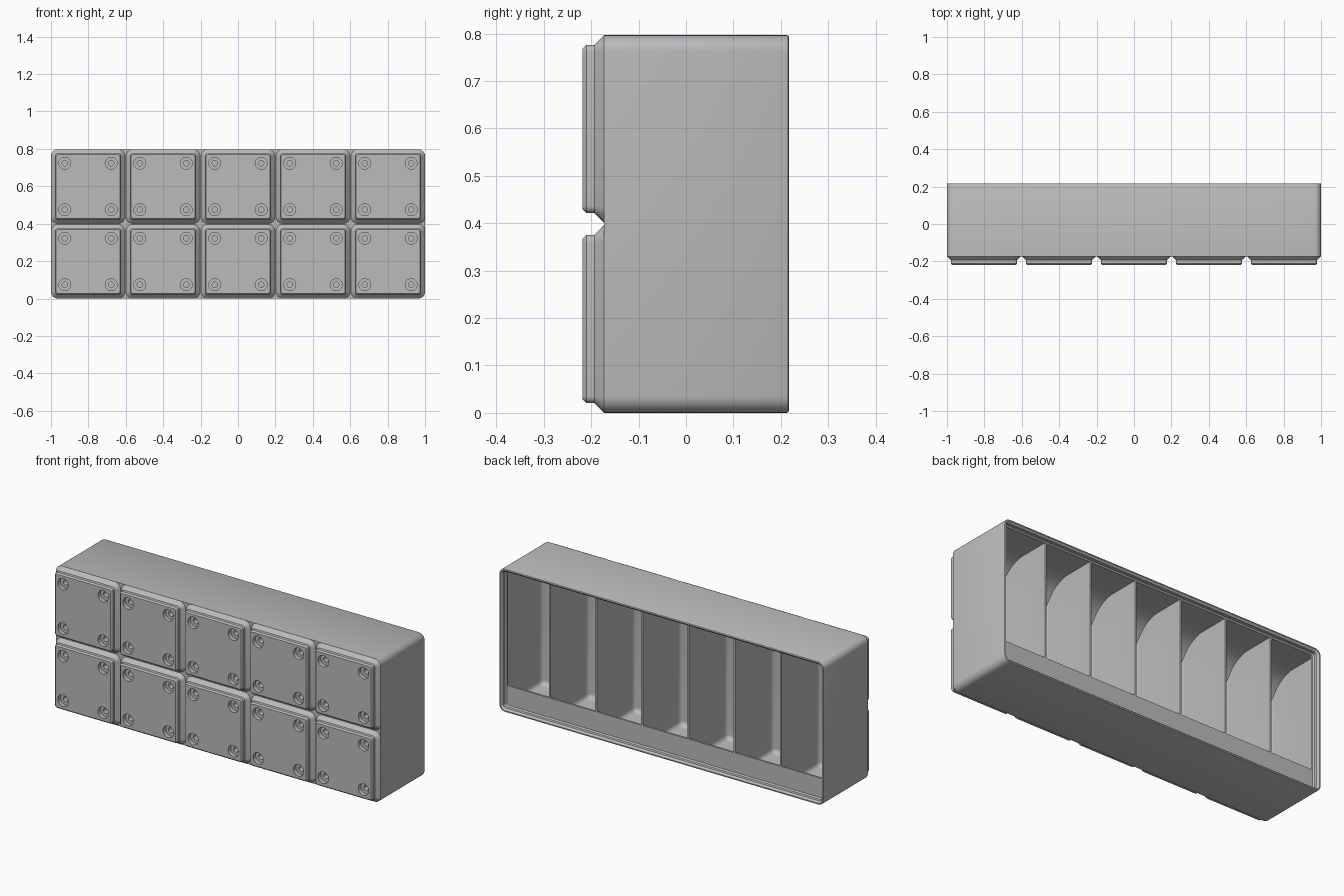
import bpy, bmesh, math
from mathutils import Matrix, Vector

if "Cube" in bpy.data.objects:
    bpy.data.objects.remove(bpy.data.objects["Cube"])

# Main sizes
HX, HZ, R = 1.0, 0.3986, 0.0358      # outer half sizes and corner radius
BASE, FLOOR, RIM, TOP = -0.1727, -0.151, 0.183, 0.217
FRONT = -0.218
PITCH = 0.401
WALL, DIVIDER, FILLET = 0.0091, 0.0115, 0.0267

grey = bpy.data.materials.new("matte grey")
grey.use_nodes = True
grey.diffuse_color = (0.5, 0.5, 0.5, 1)
grey.node_tree.nodes["Principled BSDF"].inputs["Base Color"].default_value = (0.5, 0.5, 0.5, 1)


def make_object(name, bm):
    bmesh.ops.recalc_face_normals(bm, faces=bm.faces)
    mesh = bpy.data.meshes.new(name)
    bm.to_mesh(mesh)
    bm.free()
    mesh.materials.append(grey)
    obj = bpy.data.objects.new(name, mesh)
    bpy.context.scene.collection.objects.link(obj)
    return obj


def rounded_ring(bm, y, hx, hz, r, cx, cz, steps=6):
    """Rounded rectangle in the xz plane."""
    r = max(r, 0.001)
    ring = []
    for k, (sx, sz) in enumerate([(1, 1), (-1, 1), (-1, -1), (1, -1)]):
        for i in range(steps + 1):
            a = (k + i / steps) * math.pi / 2
            ring.append(bm.verts.new((cx + sx * (hx - r) + r * math.cos(a), y,
                                      cz + sz * (hz - r) + r * math.sin(a))))
    return ring


def loft(bm, sections, hx, hz, r, cx=0.0, cz=HZ):
    """Solid through rounded rectangles, each given as (y, inset)."""
    rings = [rounded_ring(bm, y, hx - d, hz - d, r - d, cx, cz) for y, d in sections]
    n = len(rings[0])
    for a, b in zip(rings, rings[1:]):
        for i in range(n):
            bm.faces.new((a[i], a[(i + 1) % n], b[(i + 1) % n], b[i]))
    bm.faces.new(rings[0])
    bm.faces.new(rings[-1])


def loft_object(name, sections, hx=HX, hz=HZ, r=R):
    bm = bmesh.new()
    loft(bm, sections, hx, hz, r)
    return make_object(name, bm)


def add_hole(bm, x, z, radius, y0, y1):
    turn = Matrix.Translation((x, (y0 + y1) / 2, z)) @ Matrix.Rotation(math.pi / 2, 4, 'X')
    bmesh.ops.create_cone(bm, cap_ends=True, segments=24, radius1=radius,
                          radius2=radius, depth=y1 - y0, matrix=turn)


def boolean(obj, tool, operation):
    mod = obj.modifiers.new("cut", 'BOOLEAN')
    mod.object, mod.operation, mod.solver = tool, operation, 'EXACT'
    bpy.context.view_layer.objects.active = obj
    bpy.ops.object.modifier_apply(modifier=mod.name)
    bpy.data.objects.remove(tool)


def smooth(obj):
    bpy.ops.object.select_all(action='DESELECT')
    obj.select_set(True)
    bpy.context.view_layer.objects.active = obj
    bpy.ops.object.shade_smooth_by_angle(angle=math.radians(30))


cells = [((i - 2) * PITCH, HZ + (j - 0.5) * PITCH) for j in range(2) for i in range(5)]
corners = [(sx * 0.124, sz * 0.124) for sx in (-1, 1) for sz in (-1, 1)]

# Outer body with its softened rim
body = loft_object("bin_body", [(BASE, 0), (TOP - 0.005, 0), (TOP - 0.0015, 0.0015), (TOP, 0.004)])

# Seven pockets with rounded floors
bm = bmesh.new()
width = (2 * (HX - WALL) - 6 * DIVIDER) / 7
bowl = []
for i in range(7):
    a = i / 6 * math.pi / 2
    bowl.append((FLOOR + FILLET * (1 - math.cos(a)), FILLET * (1 - math.sin(a))))
bowl.append((RIM + 0.001, 0))
for i in range(7):
    loft(bm, bowl, width / 2, HZ - WALL, FILLET, cx=(i - 3) * (width + DIVIDER))
pockets = make_object("pocket_cutter", bm)

# Side profile: sloped label shelf below, curved scoop above
shelf, tip, scoop, ceiling = 0.133, 0.172, 0.167, 2 * HZ - 0.0253
drop = (shelf + 0.02) * math.tan(math.radians(36))
profile = [(0.2, shelf), (tip, shelf), (tip - drop, -0.02), (-0.2, -0.02), (-0.2, ceiling - scoop)]
for i in range(17):
    a = math.pi - i / 16 * math.pi / 2
    profile.append((FLOOR + scoop + scoop * math.cos(a), ceiling - scoop + scoop * math.sin(a)))
profile.append((0.2, ceiling))
bm = bmesh.new()
face = bm.faces.new([bm.verts.new((-1.1, y, z)) for y, z in profile])
new = bmesh.ops.extrude_face_region(bm, geom=[face])["geom"]
bmesh.ops.translate(bm, vec=Vector((2.2, 0, 0)), verts=[v for v in new if isinstance(v, bmesh.types.BMVert)])
boolean(pockets, make_object("profile_limit", bm), 'INTERSECT')

# Keep the supporting slope under the rim
limit = loft_object("rim_limit", [(-0.17, 0.0088), (0.156, 0.0088), (0.172, 0.0248), (0.2, 0.0248)])
boolean(pockets, limit, 'INTERSECT')
boolean(body, pockets, 'DIFFERENCE')

# Stepped stacking rim
rim = loft_object("rim_cutter", [(RIM, 0.0248), (0.1897, 0.0181), (0.2069, 0.0181),
                                 (0.2165, 0.0085), (0.23, 0.0075)])
boolean(body, rim, 'DIFFERENCE')

# Screw holes reaching into the body
bm = bmesh.new()
for cx, cz in cells:
    for dx, dz in corners:
        add_hole(bm, cx + dx, cz + dz, 0.0145, FRONT - 0.01, FRONT + 0.057)
boolean(body, make_object("screw_cutter", bm), 'DIFFERENCE')
smooth(body)

# Stepped foot with counterbored holes, repeated on the grid
bm = bmesh.new()
loft(bm, [(FRONT, 0.0281), (FRONT + 0.0076, 0.0205), (FRONT + 0.0248, 0.0205), (BASE, 0)],
     0.198, 0.198, R, cz=0.0)
foot = make_object("foot_1", bm)
for radius, depth in [(0.032, 0.023), (0.0145, 0.06)]:
    bm = bmesh.new()
    for dx, dz in corners:
        add_hole(bm, dx, dz, radius, FRONT - 0.01, FRONT + depth)
    boolean(foot, make_object("foot_hole_cutter", bm), 'DIFFERENCE')
smooth(foot)
for n, (cx, cz) in enumerate(cells):
    obj = foot
    if n:
        obj = bpy.data.objects.new(f"foot_{n + 1}", foot.data)
        bpy.context.scene.collection.objects.link(obj)
    obj.location = (cx, 0, cz)
